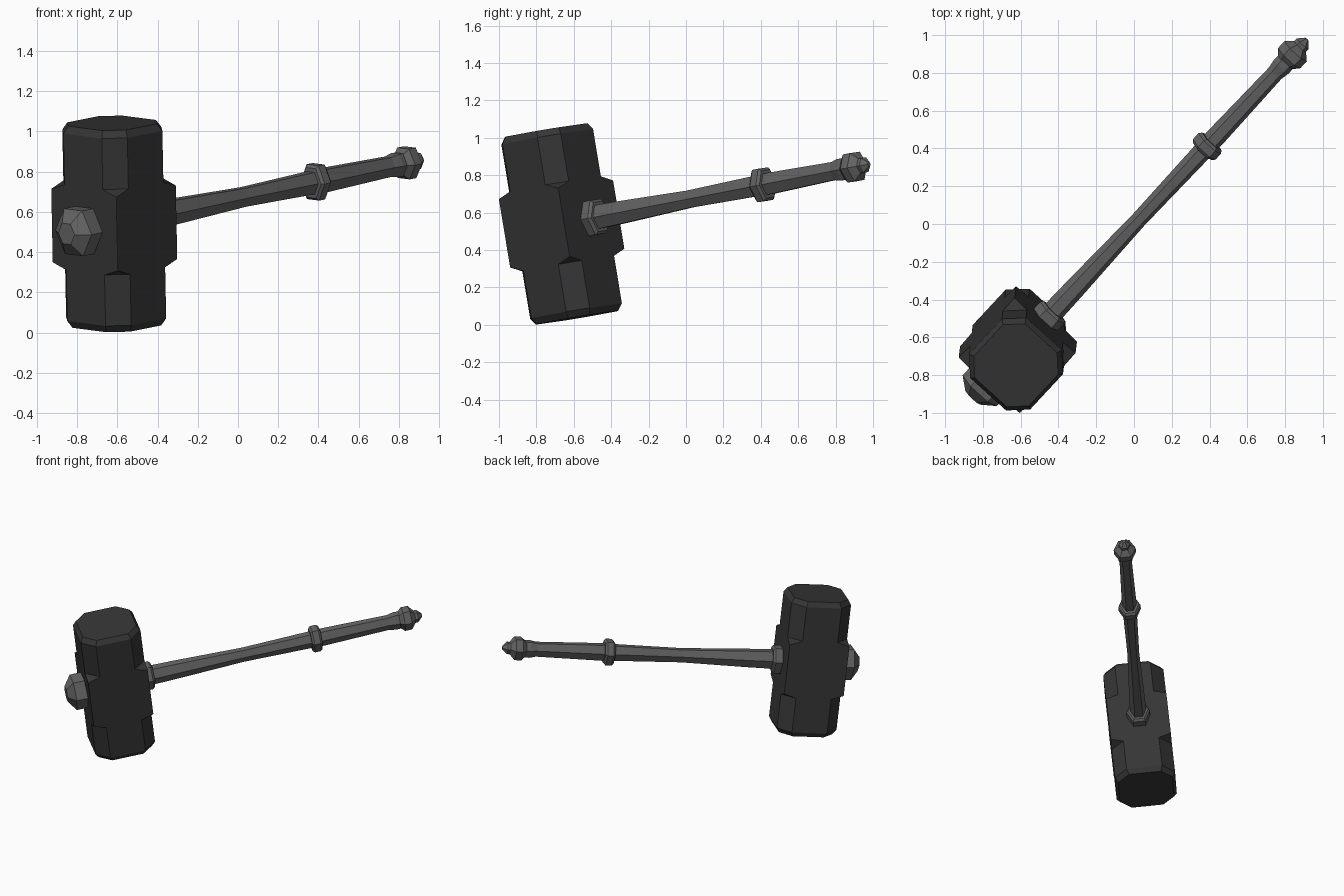
import bpy, bmesh, math
from mathutils import Vector

if "Cube" in bpy.data.objects:
    bpy.data.objects.remove(bpy.data.objects["Cube"])

# Tilted frame: D along the handle, U along the head, W sideways
D = Vector((0.675, 0.726, 0.134)).normalized()
U = Vector((-0.02, -0.163, 0.986))
U = (U - D * U.dot(D)).normalized()
W = U.cross(D)
CENTER = Vector((-0.615, -0.665, 0.54))


def material(name, v):
    m = bpy.data.materials.new(name)
    m.diffuse_color = (v, v, v, 1)
    m.use_nodes = True
    m.node_tree.nodes["Principled BSDF"].inputs["Base Color"].default_value = m.diffuse_color
    return m


DARK = material("dark_iron", 0.036)
GREY = material("grey_steel", 0.125)


def loft(name, rings, mat):
    """Skin equal-length rings of points and cap both ends."""
    bm = bmesh.new()
    loops = [[bm.verts.new(p) for p in ring] for ring in rings]
    n = len(loops[0])
    for a, b in zip(loops, loops[1:]):
        for i in range(n):
            j = (i + 1) % n
            bm.faces.new((a[i], a[j], b[j], b[i]))
    bm.faces.new(loops[0])
    bm.faces.new(loops[-1])
    bmesh.ops.remove_doubles(bm, verts=bm.verts, dist=0.0005)
    bmesh.ops.recalc_face_normals(bm, faces=bm.faces)
    me = bpy.data.meshes.new(name)
    bm.to_mesh(me)
    bm.free()
    me.materials.append(mat)
    ob = bpy.data.objects.new(name, me)
    bpy.context.collection.objects.link(ob)


def head_ring(h, half, cut):
    """Square with cut corners at height h along the head."""
    k = half - cut
    pts = [(half, -k), (half, k), (k, half), (-k, half),
           (-half, k), (-half, -k), (-k, -half), (k, -half)]
    return [CENTER + U * h + D * a + W * b for a, b in pts]


def hex_rings(profile, stretch=1.25):
    """Hexagons along the handle axis from (distance, radius) pairs."""
    rings = []
    for t, r in profile:
        c = CENTER + D * t + U * (0.007 * t)
        rings.append([c + W * (r * math.cos(i * math.pi / 3))
                      + U * (r * stretch * math.sin(i * math.pi / 3))
                      for i in range(6)])
    return rings


# Head: square block, corners notched toward both bevelled ends
half_profile = [(0.508, 0.197, 0.082), (0.472, 0.219, 0.09),
                (0.215, 0.219, 0.09), (0.185, 0.219, 0.0)]
rings = [head_ring(-h, s, c) for h, s, c in half_profile]
rings += [head_ring(h, s, c) for h, s, c in reversed(half_profile)]
loft("hammer_head", rings, DARK)

# Knob on the face opposite the handle
loft("front_knob", hex_rings([(-0.20, 0.122), (-0.30, 0.122), (-0.352, 0.055)], 1.08), GREY)

# Tapering handle with a small flare at the end
loft("handle", hex_rings([(0.20, 0.060), (0.45, 0.056), (0.95, 0.043), (1.40, 0.050),
                          (1.55, 0.053), (2.02, 0.045), (2.07, 0.054), (2.14, 0.050)]), GREY)

# Collars with bevelled rims
for name, a, b, r in (("base_collar", 0.20, 0.285, 0.086), ("grip_collar", 1.448, 1.522, 0.081)):
    loft(name, hex_rings([(a, r * 0.85), (a + 0.015, r), (b - 0.015, r), (b, r * 0.85)]), GREY)

# Faceted end pommel with a small pointed tip
loft("pommel", hex_rings([(2.10, 0.055), (2.13, 0.080), (2.18, 0.080), (2.215, 0.042),
                          (2.235, 0.042), (2.268, 0.012)], 1.1), GREY)
